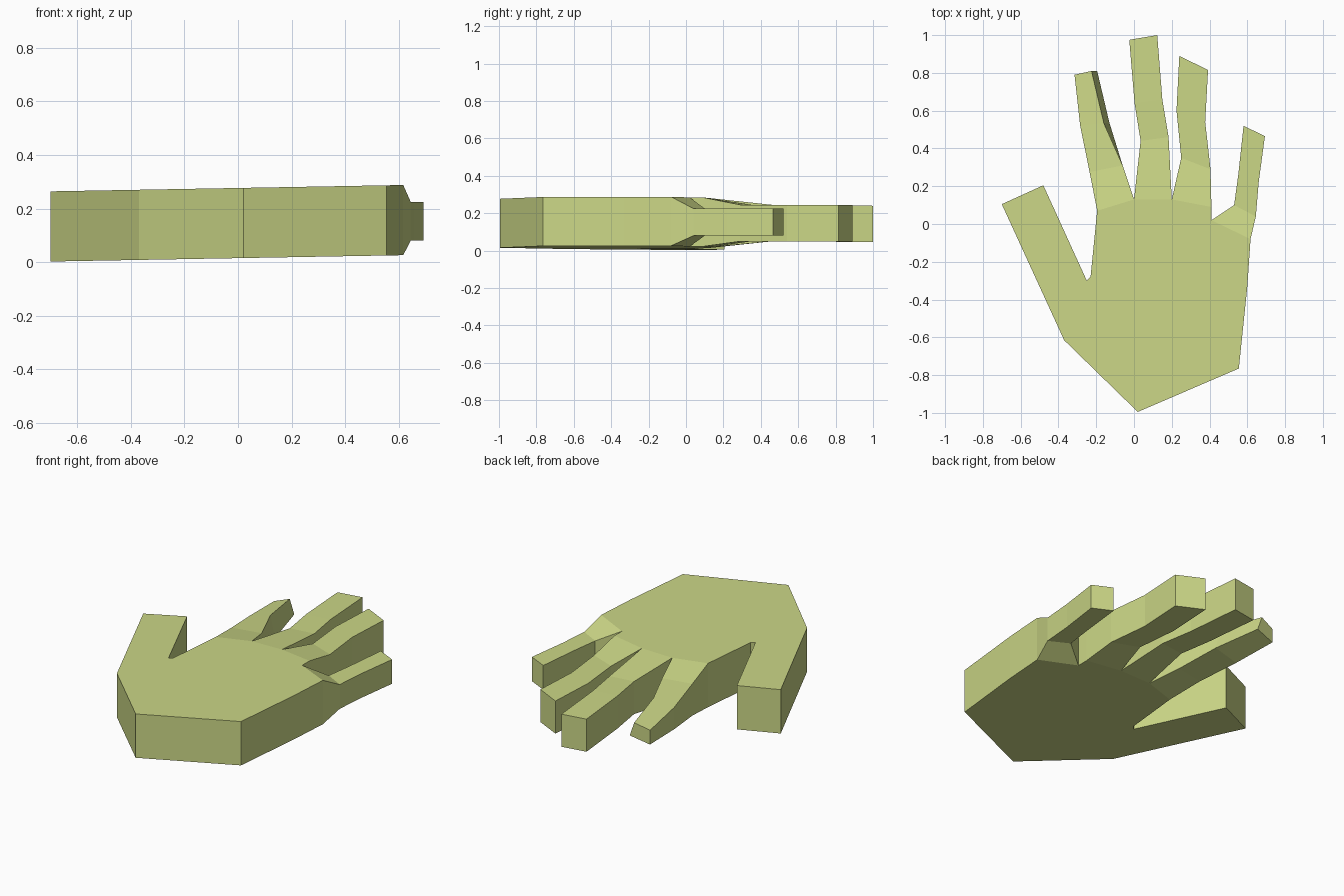
import bpy
import bmesh

default_cube = bpy.data.objects.get("Cube")
if default_cube:
    bpy.data.objects.remove(default_cube, do_unlink=True)

# One flat colour for the whole hand
skin = bpy.data.materials.new("pale olive green")
skin.use_nodes = True
skin_colour = (0.60, 0.68, 0.24, 1.0)
skin.diffuse_color = skin_colour
skin.node_tree.nodes["Principled BSDF"].inputs["Base Color"].default_value = skin_colour


def palm_bottom(x):
    """Height of the slightly tilted underside of the palm."""
    return 0.015 + 0.018 * x


def palm_top(x):
    """Height of the back of the hand."""
    return palm_bottom(x) + 0.262


def finish(name, mesh_builder):
    """Turn a bmesh into a flat shaded, coloured object."""
    bmesh.ops.recalc_face_normals(mesh_builder, faces=mesh_builder.faces[:])
    mesh = bpy.data.meshes.new(name)
    mesh_builder.to_mesh(mesh)
    mesh_builder.free()
    mesh.materials.append(skin)
    result = bpy.data.objects.new(name, mesh)
    bpy.context.collection.objects.link(result)
    return result


def skin_between(mesh_builder, first_ring, second_ring):
    """Bridge two closed rings of vertices with quads."""
    count = len(first_ring)
    for i in range(count):
        j = (i + 1) % count
        mesh_builder.faces.new((first_ring[i], first_ring[j], second_ring[j], second_ring[i]))


def make_palm(name, outline):
    """Extrude the hand outline between the two tilted planes."""
    builder = bmesh.new()
    lower = [builder.verts.new((x, y, palm_bottom(x))) for x, y in outline]
    upper = [builder.verts.new((x, y, palm_top(x))) for x, y in outline]
    skin_between(builder, lower, upper)
    builder.faces.new(lower)
    builder.faces.new(upper)
    return finish(name, builder)


def make_finger(name, knuckle, joints, roll=0.0):
    """Loft four-sided sections from the knuckle line to the fingertip.

    Every joint holds its two side points and its bottom and top height.
    Roll narrows the top and lowers the outer top edge.
    """
    builder = bmesh.new()
    (ax, ay), (bx, by) = knuckle
    corners = [
        (ax, ay, palm_bottom(ax)), (bx, by, palm_bottom(bx)),
        (bx, by, palm_top(bx)), (ax, ay, palm_top(ax)),
    ]
    rings = [[builder.verts.new(point) for point in corners]]
    for step, ((ax, ay), (bx, by), low, high) in enumerate(joints):
        lean = roll * min(step, 1)
        corners = [
            (ax, ay, low - lean / 2), (bx, by, low + lean / 2),
            (bx - lean, by, high + lean / 2), (ax, ay, high - lean / 2),
        ]
        rings.append([builder.verts.new(point) for point in corners])
    for first_ring, second_ring in zip(rings, rings[1:]):
        skin_between(builder, first_ring, second_ring)
    builder.faces.new(rings[0])
    builder.faces.new(rings[-1])
    return finish(name, builder)


# Palm with the thumb, following the outline from the wrist
palm_outline = [
    (0.02, -0.995), (0.555, -0.765), (0.6, -0.33), (0.617, -0.08),
    (0.41, 0.02), (0.41, 0.09), (0.2, 0.13), (0, 0.13), (-0.195, 0.07),
    (-0.23, -0.28), (-0.25, -0.3), (-0.48, 0.205), (-0.7, 0.105),
    (-0.37, -0.615),
]
make_palm("palm_and_thumb", palm_outline)

# Fingers, each with a knuckle line and three joints
make_finger("index_finger", [(-0.195, 0.07), (0, 0.13)], [
    ((-0.235, 0.275), (-0.06, 0.31), 0.05, 0.24),
    ((-0.285, 0.52), (-0.13, 0.535), 0.09, 0.22),
    ((-0.315, 0.79), (-0.195, 0.81), 0.11, 0.195),
], roll=0.03)

make_finger("middle_finger", [(0, 0.13), (0.2, 0.13)], [
    ((0.035, 0.44), (0.183, 0.46), 0.05, 0.245),
    ((0.003, 0.64), (0.15, 0.66), 0.05, 0.245),
    ((-0.025, 0.975), (0.123, 1), 0.045, 0.24),
])

make_finger("ring_finger", [(0.2, 0.13), (0.41, 0.09)], [
    ((0.25, 0.35), (0.405, 0.29), 0.05, 0.245),
    ((0.225, 0.6), (0.377, 0.54), 0.05, 0.245),
    ((0.24, 0.89), (0.392, 0.815), 0.05, 0.245),
])

make_finger("little_finger", [(0.41, 0.02), (0.617, -0.08)], [
    ((0.53, 0.1), (0.645, 0.04), 0.08, 0.225),
    ((0.552, 0.26), (0.66, 0.22), 0.08, 0.225),
    ((0.58, 0.52), (0.693, 0.465), 0.08, 0.225),
])
